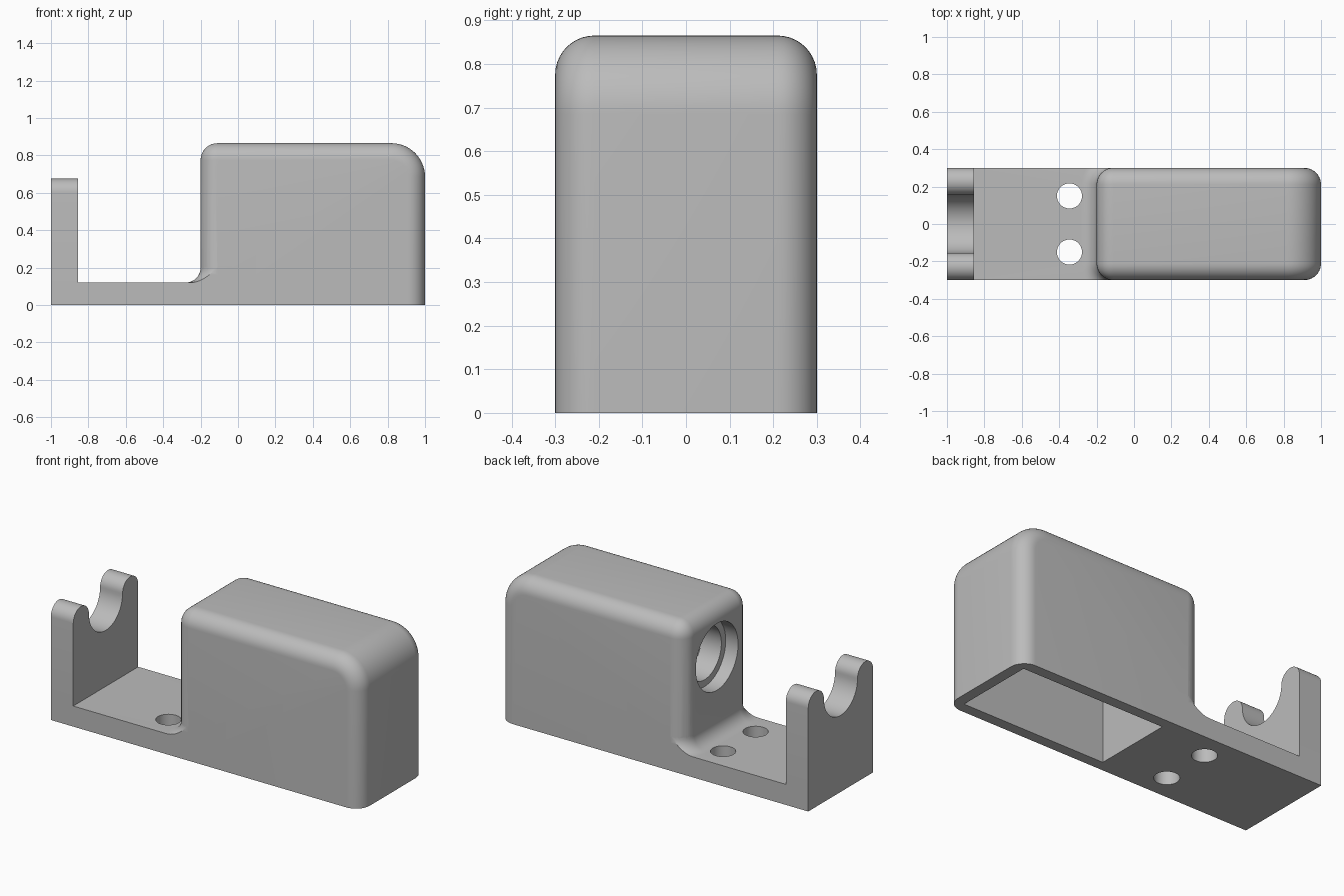
import bpy, bmesh
from math import sin, cos, asin, pi, radians
from mathutils import Vector, Matrix

cube = bpy.data.objects.get("Cube")
if cube:
    bpy.data.objects.remove(cube)

HALF = 0.3        # half width of the whole bracket
LEFT = -0.2       # housing face that looks at the post
TOP = 0.865
FLOOR = 0.12      # plate thickness
ROUND = 0.09      # housing edge radius
BORE_Z = 0.575

grey = bpy.data.materials.new("matte grey")
grey.use_nodes = True
grey.diffuse_color = (0.5, 0.5, 0.5, 1)
grey.node_tree.nodes["Principled BSDF"].inputs["Base Color"].default_value = grey.diffuse_color


def finish(name, bm):
    bmesh.ops.recalc_face_normals(bm, faces=bm.faces)
    mesh = bpy.data.meshes.new(name)
    bm.to_mesh(mesh)
    bm.free()
    mesh.materials.append(grey)
    obj = bpy.data.objects.new(name, mesh)
    bpy.context.collection.objects.link(obj)
    return obj


def box_mesh(low, high):
    bm = bmesh.new()
    low, high = Vector(low), Vector(high)
    size = Matrix.Diagonal((*(high - low), 1))
    bmesh.ops.create_cube(bm, size=1, matrix=Matrix.Translation((low + high) / 2) @ size)
    return bm


def cylinder(name, radius, length, centre, along_x=False):
    bm = bmesh.new()
    turn = Matrix.Rotation(pi / 2, 4, 'Y') if along_x else Matrix()
    bmesh.ops.create_cone(bm, cap_ends=True, segments=64, radius1=radius, radius2=radius,
                          depth=length, matrix=Matrix.Translation(centre) @ turn)
    return finish(name, bm)


def loft(name, rings):
    bm = bmesh.new()
    loops = [[bm.verts.new(p) for p in ring] for ring in rings]
    n = len(loops[0])
    for a, b in zip(loops, loops[1:]):
        for i in range(n):
            j = (i + 1) % n
            bm.faces.new((a[i], a[j], b[j], b[i]))
    bm.faces.new(loops[0])
    bm.faces.new(loops[-1])
    return finish(name, bm)


def combine(target, part, operation):
    mod = target.modifiers.new(operation.lower(), 'BOOLEAN')
    mod.operation, mod.solver, mod.object = operation, 'EXACT', part
    bpy.context.view_layer.objects.active = target
    bpy.ops.object.modifier_apply(modifier=mod.name)
    bpy.data.objects.remove(part)


def arc(y, z, r, start, end, steps=20):
    angles = [radians(start + (end - start) * i / steps) for i in range(steps + 1)]
    return [(y + r * cos(a), z + r * sin(a)) for a in angles]


# Housing: large round on the far top edge, then smaller rounds all over
bm = box_mesh((LEFT, -HALF, 0), (1, HALF, TOP))
far_top = [e for e in bm.edges if all(v.co.x > 0.9 and v.co.z > 0.8 for v in e.verts)]
bmesh.ops.bevel(bm, geom=far_top, offset=0.18, segments=14, profile=0.5, affect='EDGES')
rim = [e for e in bm.edges if max(v.co.z for v in e.verts) > 0.1
       and e.calc_face_angle(0) > radians(60)]
bmesh.ops.bevel(bm, geom=rim, offset=ROUND, segments=10, profile=0.5, affect='EDGES')
bracket = finish("bracket", bm)

# Base plate
combine(bracket, finish("base_plate", box_mesh((-1, -HALF, 0), (-0.1, HALF, FLOOR))), 'UNION')

# Cradle post: two rounded lobes with a round notch between them
lobe, notch, axis_z = 0.0725, 0.155, 0.6025
profile = [(HALF, 0)] + arc(HALF - lobe, axis_z, lobe, 0, 180)
profile += arc(0, axis_z, notch, 0, -180, 32)[1:-1]
profile += arc(lobe - HALF, axis_z, lobe, 0, 180) + [(-HALF, 0)]
post = loft("cradle_post", [[(x, y, z) for y, z in profile] for x in (-1, -0.855)])
combine(bracket, post, 'UNION')

# Cove where the housing meets the plate, wrapping its rounded corners
cove = 0.08


def cove_ring(offset, z):
    r = ROUND + offset
    cx, cy = LEFT + ROUND, HALF - ROUND
    reach = asin(ROUND / r)
    side = [(cx - r * cos(reach * i / 10), cy + r * sin(reach * i / 10)) for i in range(11)]
    outline = [(-0.05, HALF)] + side[::-1] + [(x, -y) for x, y in side] + [(-0.05, -HALF)]
    return [(x, y, z) for x, y in outline]


rings = [cove_ring(cove, FLOOR / 2)]
for i in range(11):
    t = i / 10 * pi / 2
    rings.append(cove_ring(cove * (1 - sin(t)), FLOOR + cove * (1 - cos(t))))
combine(bracket, loft("corner_cove", rings), 'UNION')

# Hollow underside, stepped bore and screw holes
cavity = finish("cavity", box_mesh((0.01, -0.237, -0.1), (0.937, 0.237, 0.8)))
combine(bracket, cavity, 'DIFFERENCE')
combine(bracket, cylinder("bore", 0.155, 0.5, (-0.1, 0, BORE_Z), True), 'DIFFERENCE')
combine(bracket, cylinder("counterbore", 0.195, 0.16, (LEFT, 0, BORE_Z), True), 'DIFFERENCE')
for y in (-0.15, 0.15):
    combine(bracket, cylinder("screw_hole", 0.067, 0.5, (-0.345, y, 0)), 'DIFFERENCE')

bpy.ops.object.select_all(action='DESELECT')
bracket.select_set(True)
bpy.context.view_layer.objects.active = bracket
bpy.ops.object.shade_smooth_by_angle(angle=radians(30))
